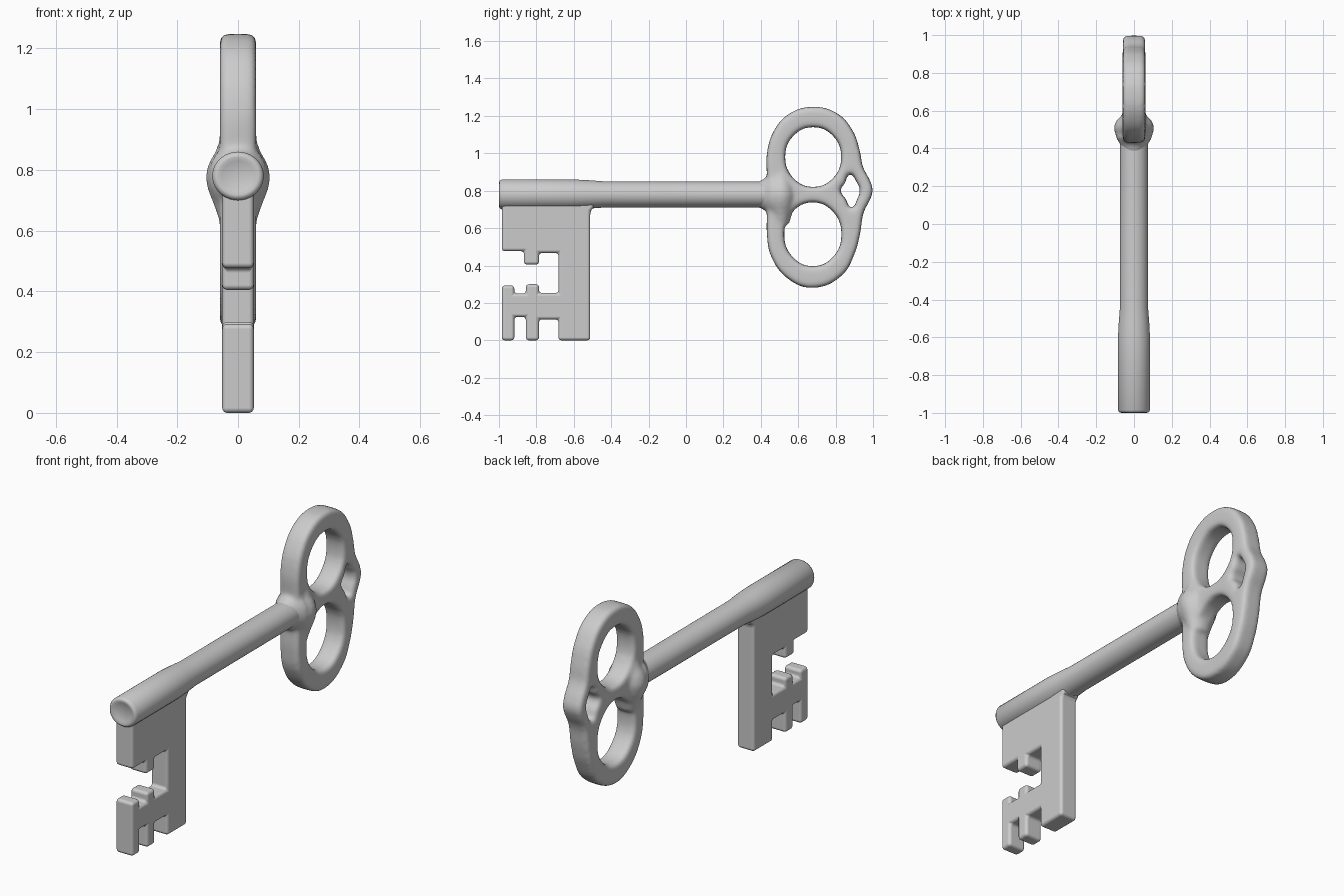
import bpy, bmesh
from math import radians, cos, sin, pi, tau
from mathutils import Matrix

if "Cube" in bpy.data.objects:
    bpy.data.objects.remove(bpy.data.objects["Cube"])

AXIS_Z = 0.78          # height of the shank axis
SIDE_ON = Matrix.Rotation(pi / 2, 4, 'Z') @ Matrix.Rotation(pi / 2, 4, 'X')   # flat XY -> YZ

metal = bpy.data.materials.new("grey_metal")
metal.use_nodes = True
GREY = (0.6, 0.6, 0.6, 1)
metal.diffuse_color = GREY
metal.node_tree.nodes["Principled BSDF"].inputs["Base Color"].default_value = GREY


def add_object(name, bm):
    mesh = bpy.data.meshes.new(name)
    bmesh.ops.recalc_face_normals(bm, faces=bm.faces)
    bm.to_mesh(mesh)
    bm.free()
    mesh.materials.append(metal)
    obj = bpy.data.objects.new(name, mesh)
    bpy.context.collection.objects.link(obj)
    return obj


def smooth(obj, angle):
    bpy.ops.object.select_all(action='DESELECT')
    bpy.context.view_layer.objects.active = obj
    obj.select_set(True)
    bpy.ops.object.shade_smooth_by_angle(angle=radians(angle))


def lathe(bm, profile, matrix, steps=40):
    """Turn (height, radius) points around z, then place with matrix."""
    part = bmesh.new()
    verts = [part.verts.new((r, 0, h)) for h, r in profile]
    edges = [part.edges.new(pair) for pair in zip(verts, verts[1:])]
    bmesh.ops.spin(part, geom=verts + edges, cent=(0, 0, 0), axis=(0, 0, 1),
                   angle=tau, steps=steps)
    bmesh.ops.remove_doubles(part, verts=part.verts, dist=1e-4)
    bmesh.ops.recalc_face_normals(part, faces=part.faces)
    part.transform(matrix)
    temp = bpy.data.meshes.new("temp")
    part.to_mesh(temp)
    part.free()
    bm.from_mesh(temp)
    bpy.data.meshes.remove(temp)


def along_y(x_scale):
    return (Matrix.Translation((0, 0, AXIS_Z)) @ Matrix.Diagonal((x_scale, 1, 1, 1))
            @ Matrix.Rotation(-pi / 2, 4, 'X'))


# Shank: round bar, thicker over the bit, with a shallow dished tip
bm = bmesh.new()
lathe(bm, [(-.992, 0), (-.993, .05), (-1, .062), (-.997, .073), (-.985, .08), (-.6, .08),
           (-.52, .076), (-.44, .07), (.46, .069), (.46, 0)], along_y(1.06))
smooth(add_object("shank", bm), 60)

# Bit: flat plate with cut wards, all edges rounded
bit_outline = [(-.985, AXIS_Z), (-.985, .477), (-.866, .477), (-.866, .405), (-.786, .405),
               (-.786, .467), (-.682, .467), (-.682, .253), (-.786, .253), (-.786, .3),
               (-.856, .3), (-.856, .25), (-.918, .25), (-.918, .293), (-.985, .293),
               (-.985, 0), (-.918, 0), (-.918, .125), (-.856, .125), (-.856, 0),
               (-.786, 0), (-.786, .112), (-.682, .112), (-.682, 0), (-.512, 0),
               (-.512, .69), (-.49, .715), (-.49, AXIS_Z)]
bm = bmesh.new()
plate = bm.faces.new([bm.verts.new((-.052, y, z)) for y, z in bit_outline])
grown = bmesh.ops.extrude_face_region(bm, geom=[plate])["geom"]
bmesh.ops.translate(bm, vec=(.104, 0, 0),
                    verts=[v for v in grown if isinstance(v, bmesh.types.BMVert)])
bit = add_object("bit", bm)
smooth(bit, 50)
bevel = bit.modifiers.new("rounded_edges", 'BEVEL')
bevel.width = .018
bevel.segments = 4
bevel.limit_method = 'ANGLE'
bevel.harden_normals = True

# Bow: outline with two oval holes and a small diamond hole
curve = bpy.data.curves.new("bow_outline", 'CURVE')
curve.dimensions = '2D'
curve.fill_mode = 'BOTH'
curve.resolution_u = 8
curve.extrude = .036
curve.bevel_depth = .024
curve.bevel_resolution = 3
curve.offset = -.024


def loop(points):
    spline = curve.splines.new('BEZIER')
    spline.bezier_points.add(len(points) - 1)
    spline.use_cyclic_u = True
    for bp, (y, z) in zip(spline.bezier_points, points):
        bp.co = (y, z, 0)
        bp.handle_left_type = bp.handle_right_type = 'AUTO'


def oval(y, z, ry, rz, count=8):
    return [(y + ry * cos(tau * i / count), z + rz * sin(tau * i / count)) for i in range(count)]


loop([(.433, .87), (.433, 1), (.47, 1.12), (.55, 1.21), (.675, 1.248), (.807, 1.214),
      (.89, 1.123), (.93, 1.01), (.945, .93), (.985, .85), (.998, .8), (.985, .755),
      (.95, .685), (.93, .567), (.9, .46), (.834, .348), (.68, .281), (.55, .326),
      (.455, .45), (.433, .567), (.433, .68)])
loop(oval(.68, .98, .15, .16))
loop(oval(.678, .567, .153, .171))
loop([(.825, .803), (.85, .84), (.876, .89), (.91, .85), (.93, .8), (.915, .755),
      (.885, .708), (.855, .755)])
source = bpy.data.objects.new("bow_outline", curve)
bpy.context.collection.objects.link(source)
flat = bpy.data.meshes.new_from_object(
    source.evaluated_get(bpy.context.evaluated_depsgraph_get()))
flat.transform(SIDE_ON)
bm = bmesh.new()
bm.from_mesh(flat)
bmesh.ops.remove_doubles(bm, verts=bm.verts, dist=1e-4)
bpy.data.objects.remove(source)
bpy.data.curves.remove(curve)
bpy.data.meshes.remove(flat)

# Collar swelling and flared neck, fused softly into the bow
lathe(bm, [(.62, 0), (.62, .058), (.68, .078), (.73, .098), (.775, .108), (.82, .098),
           (.86, .075), (.9, .06), (.9, 0)],
      Matrix.Translation((0, .508, 0)) @ Matrix.Diagonal((1, .76, 1, 1)))
lathe(bm, [(.375, 0), (.375, .068), (.405, .076), (.43, .092), (.46, .115), (.46, 0)],
      along_y(.85))
bow = add_object("bow", bm)
remesh = bow.modifiers.new("fuse", 'REMESH')
remesh.mode = 'VOXEL'
remesh.voxel_size = .011
remesh.use_smooth_shade = True
relax = bow.modifiers.new("soften", 'SMOOTH')
relax.factor = .5
relax.iterations = 10
